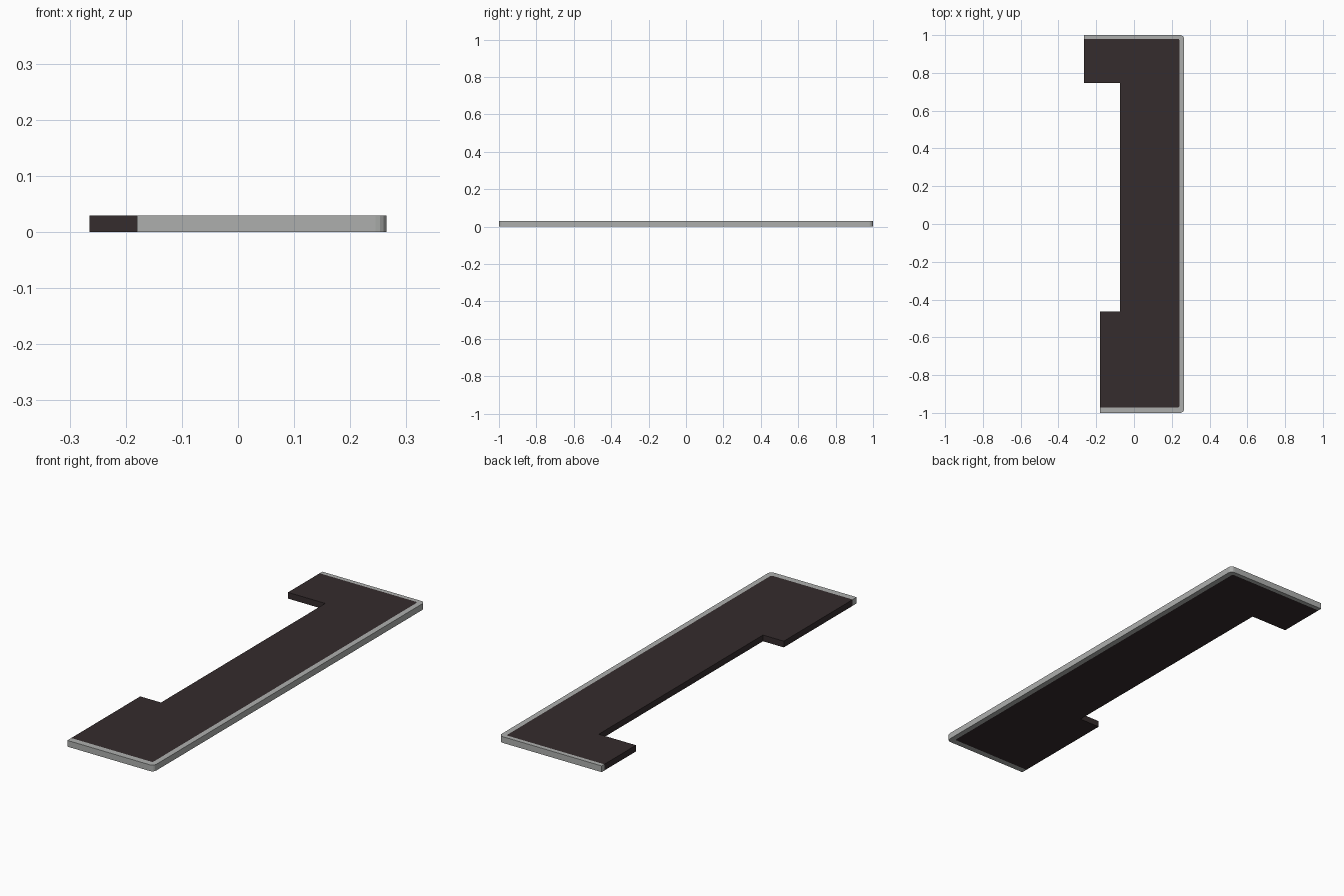
import bpy, bmesh, math

if "Cube" in bpy.data.objects:
    bpy.data.objects.remove(bpy.data.objects["Cube"])

H = 0.029   # slab thickness


def material(name, color):
    m = bpy.data.materials.new(name)
    m.diffuse_color = (*color, 1)
    m.use_nodes = True
    m.node_tree.nodes["Principled BSDF"].inputs["Base Color"].default_value = m.diffuse_color
    return m


def corner(cx, cy, r, start, steps=4):
    """Quarter-circle points, counter-clockwise from the start angle."""
    return [(cx + r * math.cos(math.radians(start + 90 * i / steps)),
             cy + r * math.sin(math.radians(start + 90 * i / steps)))
            for i in range(steps + 1)]


def extrude_outline(name, outline, mat):
    """Closed flat outline extruded up from the ground."""
    bm = bmesh.new()
    face = bm.faces.new([bm.verts.new((x, y, 0)) for x, y in outline])
    up = bmesh.ops.extrude_face_region(bm, geom=[face])["geom"]
    bmesh.ops.translate(bm, vec=(0, 0, H),
                        verts=[v for v in up if isinstance(v, bmesh.types.BMVert)])
    bmesh.ops.recalc_face_normals(bm, faces=bm.faces)
    bmesh.ops.triangulate(bm, faces=[f for f in bm.faces if len(f.verts) > 4])
    me = bpy.data.meshes.new(name)
    bm.to_mesh(me)
    bm.free()
    me.materials.append(mat)
    ob = bpy.data.objects.new(name, me)
    bpy.context.collection.objects.link(ob)


dark = material("dark brown", (0.035, 0.025, 0.026))
grey = material("light grey", (0.42, 0.43, 0.42))

# right-hand sides of slab and edging, with small rounded corners
inner = corner(0.232, -0.963, 0.008, -90) + corner(0.232, 0.972, 0.008, 0)
outer = corner(0.245, -0.98, 0.02, -90) + corner(0.245, 0.98, 0.02, 0)

# countertop slab, cut back along its left side
extrude_outline("countertop", [(-0.18, -0.971)] + inner + [
    (-0.265, 0.98), (-0.265, 0.747), (-0.073, 0.747),
    (-0.073, -0.463), (-0.18, -0.463)], dark)

# edging strip wrapped around front, right and back
extrude_outline("edging_strip", [(-0.18, -1)] + outer + [
    (-0.265, 1), (-0.265, 0.98)] + inner[::-1] + [(-0.18, -0.971)], grey)
